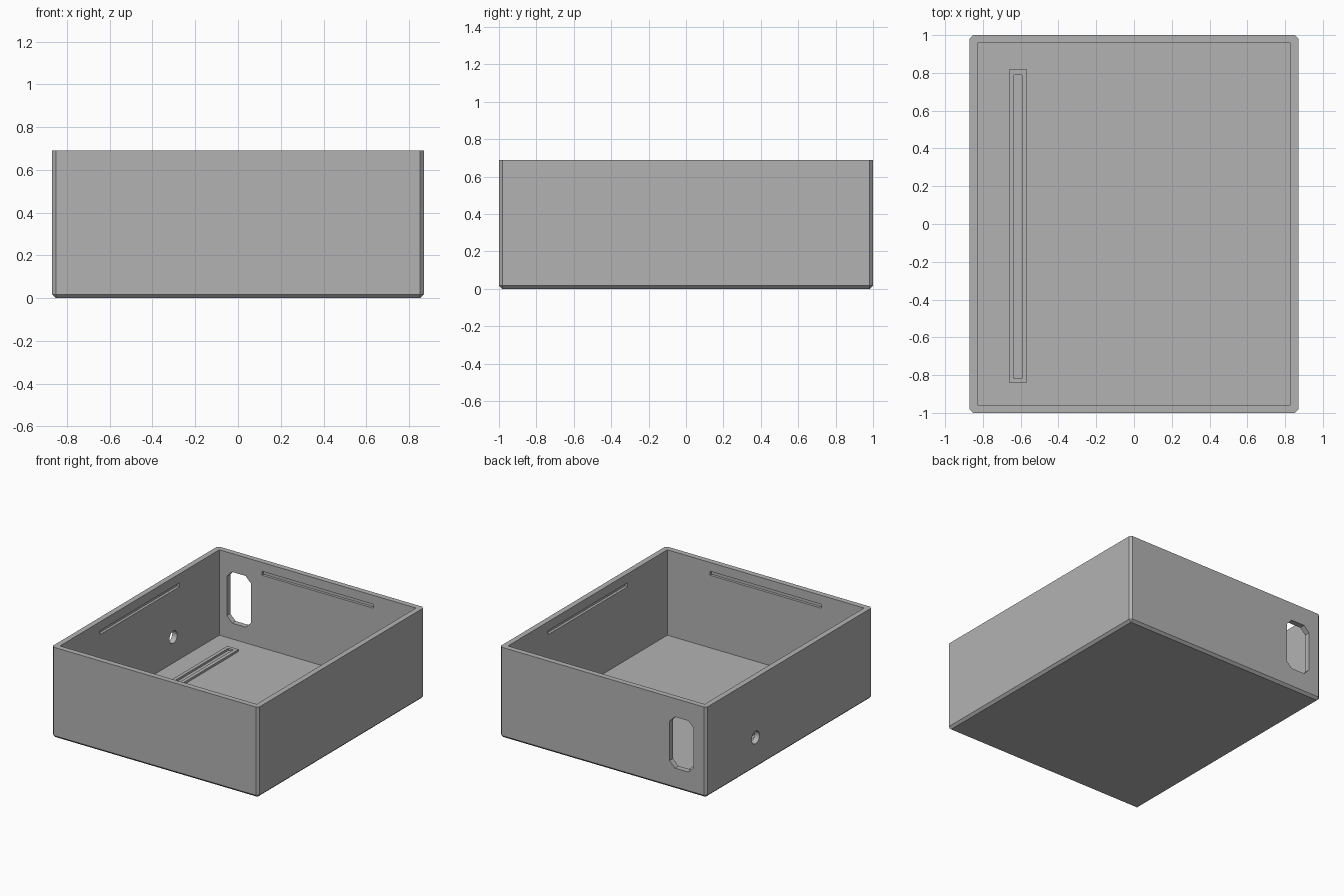
import bpy
import bmesh
import math

if "Cube" in bpy.data.objects:
    bpy.data.objects.remove(bpy.data.objects["Cube"])

W, D, H = 0.87, 1.0, 0.69      # half width, half depth, height
WALL, FLOOR, CHAMFER = 0.042, 0.04, 0.018

grey = bpy.data.materials.new("plain grey")
grey.use_nodes = True
colour = (0.45, 0.45, 0.45, 1)
grey.diffuse_color = colour
grey.node_tree.nodes["Principled BSDF"].inputs["Base Color"].default_value = colour


def finish(name, bm):
    mesh = bpy.data.meshes.new(name)
    bm.to_mesh(mesh)
    bm.free()
    mesh.materials.append(grey)
    obj = bpy.data.objects.new(name, mesh)
    bpy.context.collection.objects.link(obj)
    return obj


def box(name, x, y, z, chamfer=0, pick=None):
    """Box spanning three (low, high) ranges, with chosen edges chamfered."""
    bm = bmesh.new()
    bmesh.ops.create_cube(bm, size=1)
    for v in bm.verts:
        v.co = [lo if c < 0 else hi for c, (lo, hi) in zip(v.co, (x, y, z))]
    if pick:
        edges = [e for e in bm.edges if pick(e.verts[0].co, e.verts[1].co)]
        bmesh.ops.bevel(bm, geom=edges, offset=chamfer, segments=1,
                        profile=0.5, affect='EDGES')
    return finish(name, bm)


def cut(target, cutter):
    """Subtract the cutter and remove it afterwards."""
    cutter.hide_render = True
    mod = target.modifiers.new("cut", 'BOOLEAN')
    mod.operation, mod.solver, mod.object = 'DIFFERENCE', 'EXACT', cutter
    bpy.context.view_layer.objects.active = target
    bpy.ops.object.modifier_apply(modifier=mod.name)
    bpy.data.objects.remove(cutter)


# Open tray, chamfered on the base and upright corners
tray = box("tray", (-W, W), (-D, D), (0, H), CHAMFER,
           lambda a, b: min(a.z, b.z) < 0.01)
IX, IY = W - WALL, D - WALL
cut(tray, box("cavity", (-IX, IX), (-IY, IY), (FLOOR, H + 0.2)))

# Shallow latch grooves inside each wall
GROOVE, Z = 0.02, (0.592, 0.622)
for s in (-1, 1):
    span = sorted((s * (IX - 0.05), s * (IX + GROOVE)))
    cut(tray, box("side_groove", span, (-0.48, 0.48), Z))
    span = sorted((s * (IY - 0.05), s * (IY + GROOVE)))
    cut(tray, box("end_groove", (-0.47, 0.47), span, Z))

# Clipped-corner opening through the back wall
cut(tray, box("back_opening", (-0.765, -0.562), (D - 0.1, D + 0.1), (0.16, 0.55),
              0.045, lambda a, b: abs(a.y - b.y) > 0.01))

# Round cable hole through the side wall
bm = bmesh.new()
bmesh.ops.create_cone(bm, cap_ends=True, segments=32, radius1=0.047,
                      radius2=0.047, depth=0.2)
hole = finish("cable_hole", bm)
hole.rotation_euler.y = math.pi / 2
hole.location = (-W, 0.405, 0.236)
cut(tray, hole)

# Raised slot holder on the floor
holder = box("slot_holder", (-0.662, -0.566), (-0.839, 0.817), (FLOOR - 0.005, FLOOR + 0.016))
cut(holder, box("slot", (-0.635, -0.594), (-0.817, 0.79), (FLOOR - 0.1, FLOOR + 0.1)))

bpy.ops.object.select_all(action='DESELECT')
for obj in (tray, holder):
    obj.select_set(True)
    bpy.context.view_layer.objects.active = obj
bpy.ops.object.shade_smooth_by_angle(angle=math.radians(30))
